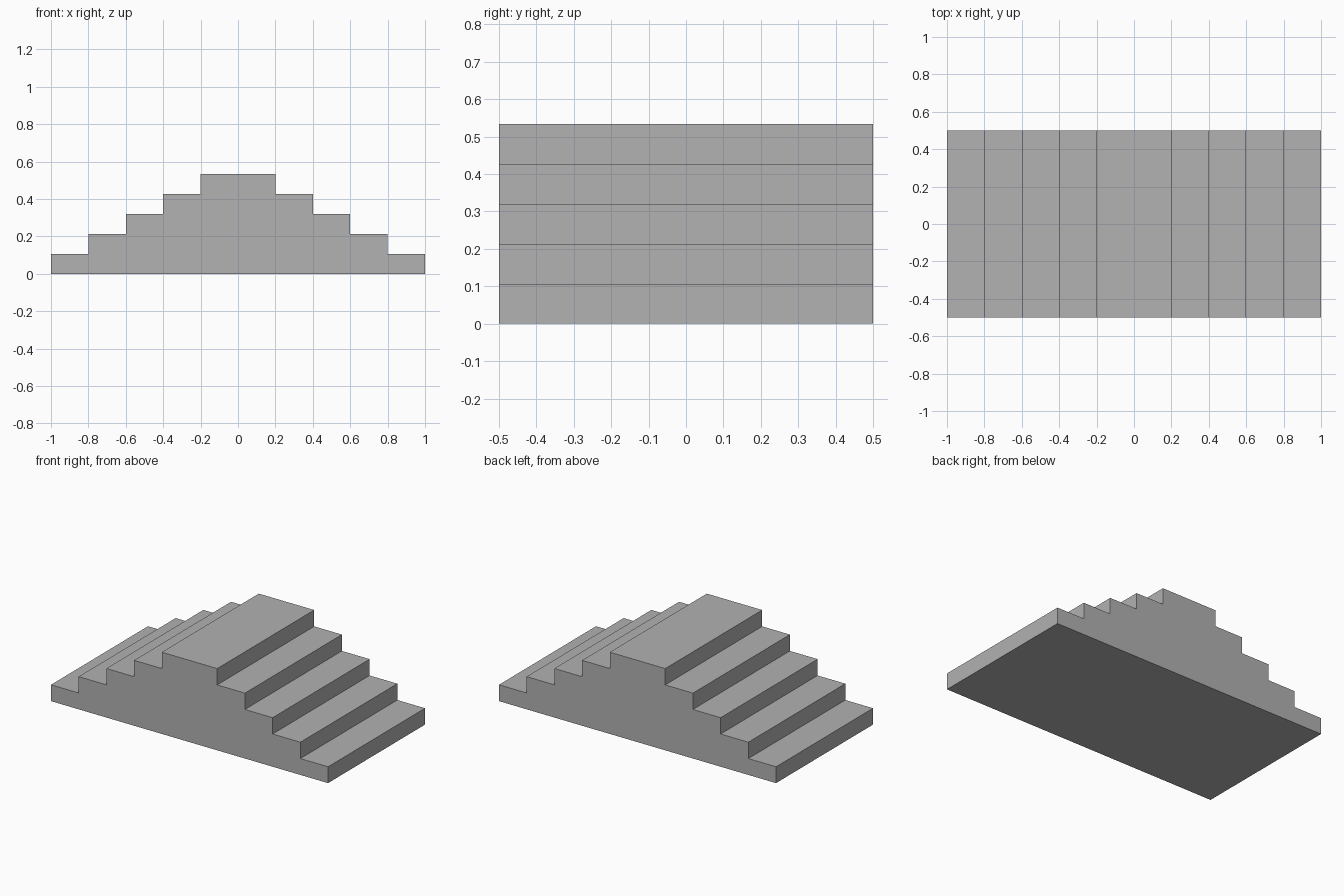
import bpy
import bmesh

cube = bpy.data.objects.get("Cube")
if cube:
    bpy.data.objects.remove(cube, do_unlink=True)

STEPS = 5
TREAD = 0.2
RISE = 0.32 / 3
DEPTH = 1.0

# Plain grey
grey = bpy.data.materials.new("stone_grey")
grey.use_nodes = True
colour = (0.445, 0.445, 0.445, 1)
grey.diffuse_color = colour
grey.node_tree.nodes["Principled BSDF"].inputs["Base Color"].default_value = colour

# Stepped outline: climb the right side, then mirror it for the left
right_side = []
for i in range(STEPS):
    x = 1 - i * TREAD
    right_side += [(x, i * RISE), (x, (i + 1) * RISE)]
outline = right_side + [(-x, z) for x, z in reversed(right_side)]

# Double staircase: outline extruded from front to back
bm = bmesh.new()
face = bm.faces.new([bm.verts.new((x, -DEPTH / 2, z)) for x, z in outline])
result = bmesh.ops.extrude_face_region(bm, geom=[face], use_keep_orig=True)
moved = [v for v in result["geom"] if isinstance(v, bmesh.types.BMVert)]
bmesh.ops.translate(bm, verts=moved, vec=(0, DEPTH, 0))
bmesh.ops.recalc_face_normals(bm, faces=bm.faces)

mesh = bpy.data.meshes.new("double_staircase")
bm.to_mesh(mesh)
bm.free()
mesh.materials.append(grey)
stairs = bpy.data.objects.new("double_staircase", mesh)
bpy.context.collection.objects.link(stairs)
